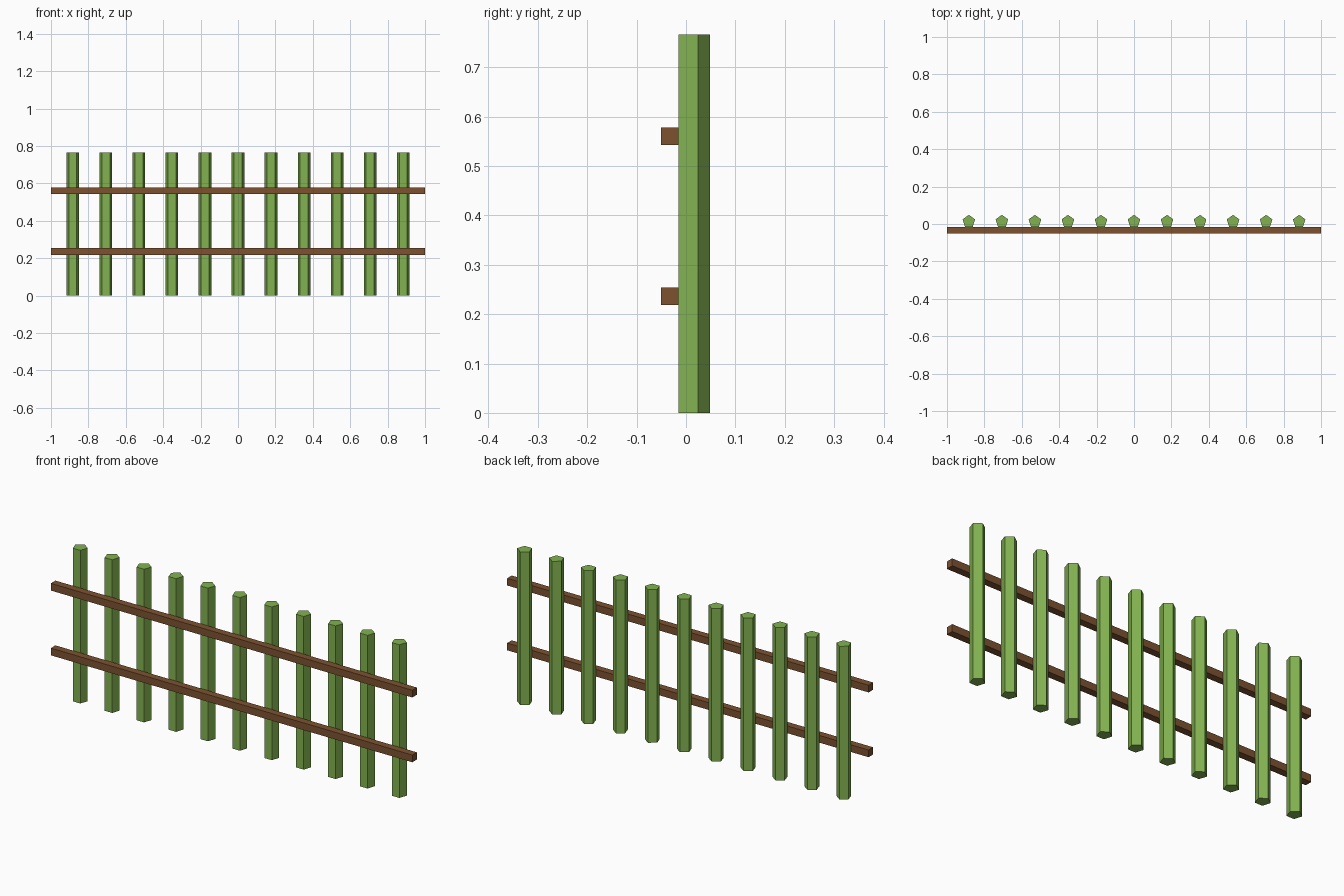
import bpy

cube = bpy.data.objects.get("Cube")
if cube:
    bpy.data.objects.remove(cube, do_unlink=True)


def make_material(name, color):
    mat = bpy.data.materials.new(name)
    mat.use_nodes = True
    mat.diffuse_color = color
    mat.node_tree.nodes["Principled BSDF"].inputs["Base Color"].default_value = color
    return mat


green = make_material("bamboo green", (0.223, 0.448, 0.080, 1))
brown = make_material("wood brown", (0.205, 0.085, 0.030, 1))

POSTS = 11
SPACING = 0.1766
RADIUS = 0.0354
HEIGHT = 0.766
RAIL = 0.036

# Five-sided upright posts, with a flat side to the front and an edge to the back
for i in range(POSTS):
    x = (i - (POSTS - 1) / 2) * SPACING
    bpy.ops.mesh.primitive_cylinder_add(vertices=5, radius=RADIUS, depth=HEIGHT,
                                        location=(x, 0.0136, HEIGHT / 2))
    post = bpy.context.object
    post.name = f"post_{i + 1}"
    post.data.materials.append(green)

# Two square rails running along the front of the posts
for name, z in (("lower_rail", 0.236), ("upper_rail", 0.56)):
    bpy.ops.mesh.primitive_cube_add(size=1, location=(0, -0.033, z))
    rail = bpy.context.object
    rail.name = name
    rail.scale = (2, RAIL, RAIL)
    bpy.ops.object.transform_apply(location=False, rotation=False, scale=True)
    rail.data.materials.append(brown)
